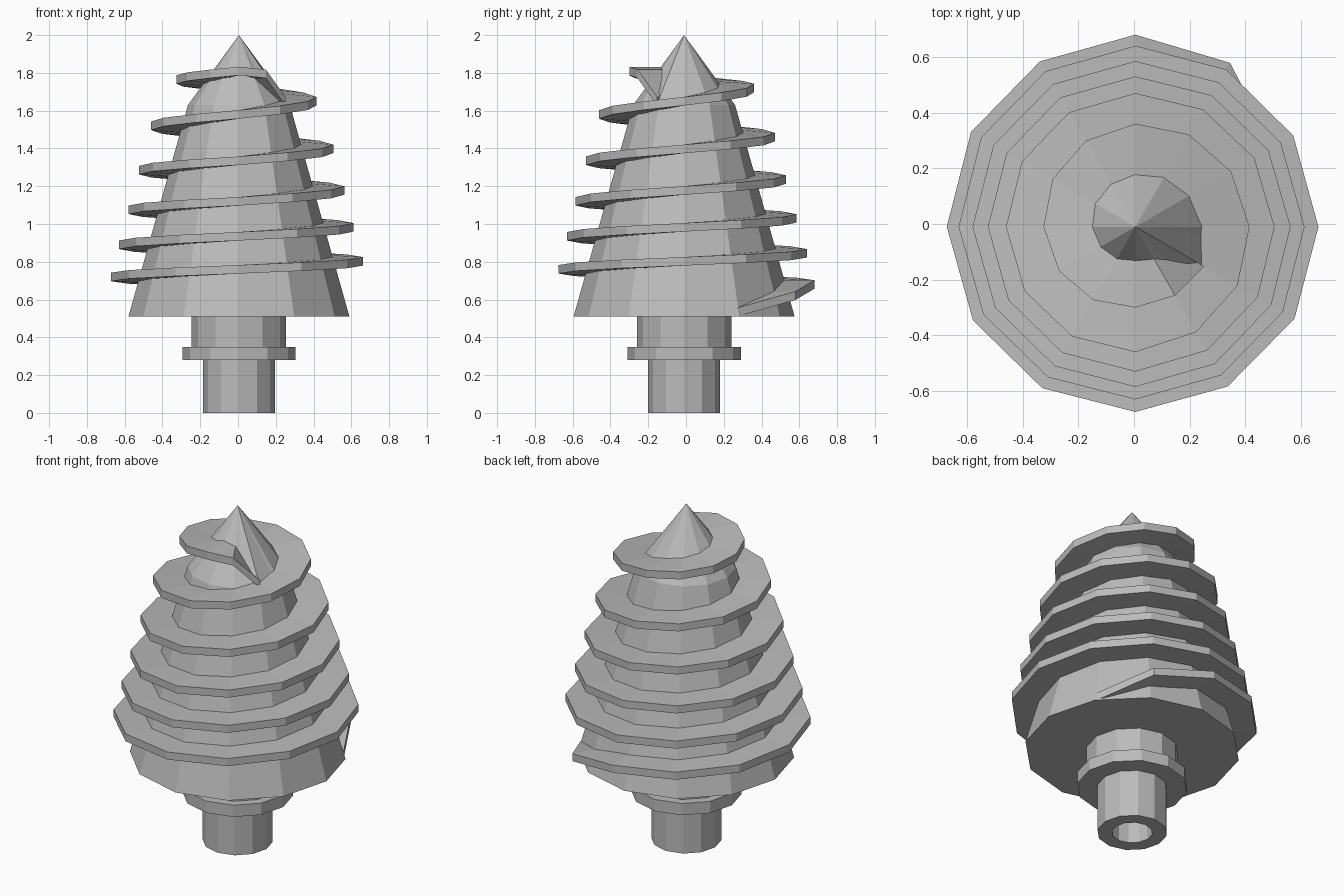
import bpy, bmesh, math
from mathutils import Vector

SIDES = 12
AXIS = Vector((0.005, -0.01, 0))
THICK = 0.045

if "Cube" in bpy.data.objects:
    bpy.data.objects.remove(bpy.data.objects["Cube"])

steel = bpy.data.materials.new("steel_grey")
steel.use_nodes = True
grey = (0.5, 0.5, 0.5, 1)
steel.diffuse_color = grey
steel.node_tree.nodes["Principled BSDF"].inputs["Base Color"].default_value = grey


def polar(r, degrees, z):
    a = math.radians(degrees)
    return AXIS + Vector((r * math.cos(a), r * math.sin(a), z))


def finish(bm, name):
    bmesh.ops.remove_doubles(bm, verts=bm.verts, dist=1e-5)
    bmesh.ops.recalc_face_normals(bm, faces=bm.faces)
    mesh = bpy.data.meshes.new(name)
    bm.to_mesh(mesh)
    bm.free()
    mesh.materials.append(steel)
    obj = bpy.data.objects.new(name, mesh)
    bpy.context.collection.objects.link(obj)
    return obj


def lathe(name, profile):
    """Spin a (radius, height) profile into a faceted solid."""
    bm = bmesh.new()
    verts = [bm.verts.new(polar(r, 0, z)) for r, z in profile]
    edges = [bm.edges.new(pair) for pair in zip(verts, verts[1:])]
    bmesh.ops.spin(bm, geom=verts + edges, cent=AXIS, axis=(0, 0, 1),
                   angle=math.tau, steps=SIDES)
    return finish(bm, name)


# Hollow shaft with collar and neck
lathe("mounting_shaft", [(0, 0.5), (0.11, 0.5), (0.11, 0), (0.19, 0), (0.19, 0.28),
                         (0.3, 0.28), (0.3, 0.35), (0.25, 0.35), (0.25, 0.52)])

# Tapered body with pointed tip
BASE_R, BASE_Z, JOIN_R, JOIN_Z, TIP_Z = 0.585, 0.51, 0.27, 1.63, 2
lathe("drill_body", [(0, BASE_Z), (BASE_R, BASE_Z), (JOIN_R, JOIN_Z), (0, TIP_Z)])


def body_radius(z):
    if z > JOIN_Z:
        return JOIN_R * (TIP_Z - z) / (TIP_Z - JOIN_Z)
    t = (z - BASE_Z) / (JOIN_Z - BASE_Z)
    return BASE_R + (JOIN_R - BASE_R) * t


# Outer edge of the thread: one (radius, height) per half turn
half_turns = [(0.69, 0.68), (0.665, 0.76), (0.65, 0.845), (0.62, 0.935),
              (0.595, 1.03), (0.575, 1.12), (0.54, 1.235), (0.52, 1.335),
              (0.48, 1.46), (0.45, 1.58), (0.37, 1.72), (0.29, 1.81)]
path = [(30, 0.575, 0.535), (60, 0.68, 0.62)]
steps = SIDES // 2
for i, ((r0, z0), (r1, z1)) in enumerate(zip(half_turns, half_turns[1:])):
    for k in range(steps):
        t = k / steps
        path.append((90 + 180 * i + 30 * k, r0 + (r1 - r0) * t, z0 + (z1 - z0) * t))
end = 90 + 180 * (len(half_turns) - 1)
path += [(end, *half_turns[-1]), (end + 30, 0.285, 1.795), (end + 60, 0.285, 1.65)]

# Spiral thread swept around the body
bm = bmesh.new()
previous = None
for angle, r, z in path:
    inner = body_radius(z) - 0.03
    low, high = z - THICK / 2, z + THICK / 2
    section = [bm.verts.new(polar(*p)) for p in (
        (inner, angle, low), (r, angle, low), (r, angle, high), (inner, angle, high))]
    if previous:
        for j in range(4):
            n = (j + 1) % 4
            bm.faces.new((previous[j], previous[n], section[n], section[j]))
    else:
        bm.faces.new(section)
    previous = section
bm.faces.new(previous)
finish(bm, "spiral_thread")

# Ridge running from the thread end up to the tip
bm = bmesh.new()
for point in ((0, 0, TIP_Z), (0.29, -30, JOIN_Z), (0.16, -60, 1.77), (0.265, 0, JOIN_Z)):
    bm.verts.new(polar(*point))
bmesh.ops.convex_hull(bm, input=bm.verts)
finish(bm, "tip_ridge")
